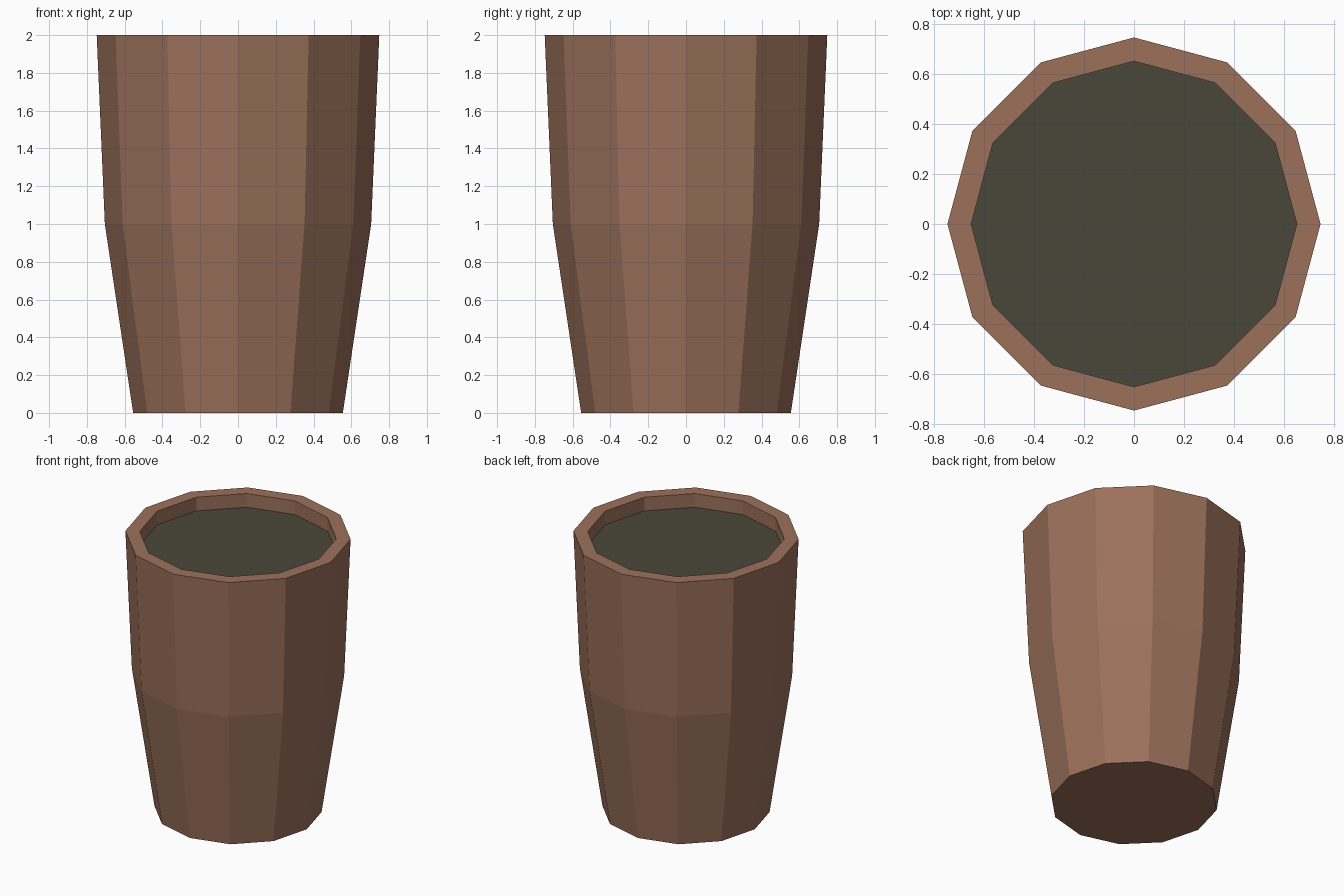
import bpy, bmesh, math

if "Cube" in bpy.data.objects:
    bpy.data.objects.remove(bpy.data.objects["Cube"])

SIDES = 12

def material(name, srgb):
    m = bpy.data.materials.new(name)
    lin = [((c / 255 + 0.055) / 1.055) ** 2.4 for c in srgb]
    m.diffuse_color = (*lin, 1)
    m.use_nodes = True
    m.node_tree.nodes["Principled BSDF"].inputs["Base Color"].default_value = m.diffuse_color
    return m

def lathe(name, profile, mat, cap_start=True, cap_end=True):
    """Flat-faced turned part from (radius, height) points."""
    bm = bmesh.new()
    rings = []
    for r, z in profile:
        rings.append([bm.verts.new((r * math.cos(2 * math.pi * i / SIDES),
                                    r * math.sin(2 * math.pi * i / SIDES), z))
                      for i in range(SIDES)])
    for a, b in zip(rings, rings[1:]):
        for i in range(SIDES):
            j = (i + 1) % SIDES
            bm.faces.new((a[i], a[j], b[j], b[i]))
    if cap_start:
        bm.faces.new(rings[0][::-1])
    if cap_end:
        bm.faces.new(rings[-1])
    me = bpy.data.meshes.new(name)
    bm.to_mesh(me)
    bm.free()
    me.materials.append(mat)
    ob = bpy.data.objects.new(name, me)
    bpy.context.collection.objects.link(ob)
    return ob

clay = material("brown clay", (156, 113, 91))
soil = material("dark soil", (74, 71, 58))

# Pot: base, tapered wall, flat rim and inner lip
lathe("pot", [(0.555, 0), (0.705, 1.0), (0.748, 2.0), (0.653, 2.0), (0.653, 1.9)],
      clay, cap_end=False)

# Soil surface closing the opening
bm = bmesh.new()
bm.faces.new([bm.verts.new((0.653 * math.cos(2 * math.pi * i / SIDES),
                            0.653 * math.sin(2 * math.pi * i / SIDES), 1.9))
              for i in range(SIDES)])
me = bpy.data.meshes.new("soil")
bm.to_mesh(me)
bm.free()
me.materials.append(soil)
bpy.context.collection.objects.link(bpy.data.objects.new("soil", me))
